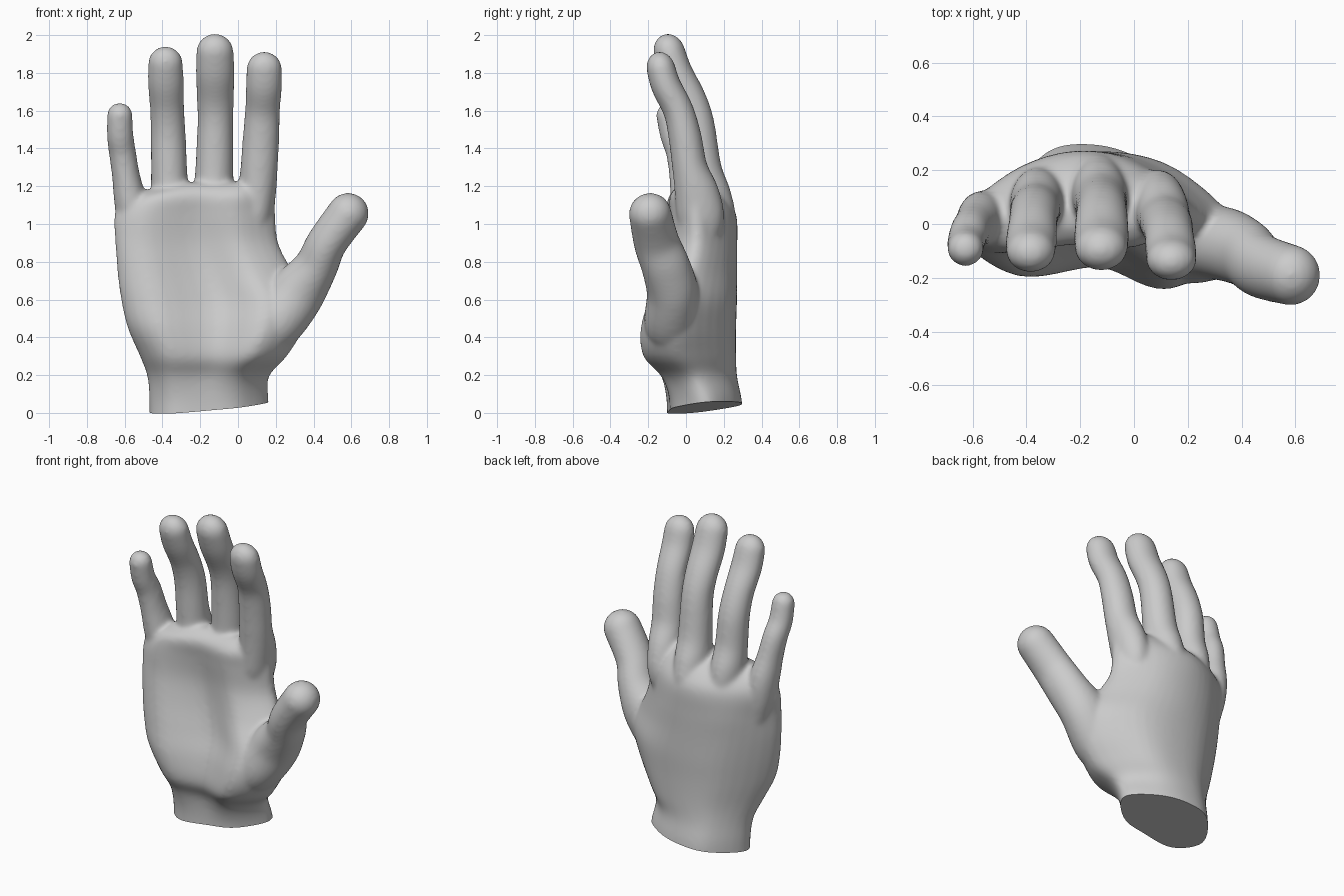
import bpy, bmesh, math
from mathutils import Vector

if "Cube" in bpy.data.objects:
    bpy.data.objects.remove(bpy.data.objects["Cube"])

skin = bpy.data.materials.new("plain_grey")
skin.diffuse_color = (0.6, 0.6, 0.6, 1)
skin.use_nodes = True
skin.node_tree.nodes["Principled BSDF"].inputs["Base Color"].default_value = skin.diffuse_color


def spline(rows, steps, closed=False):
    """Catmull-Rom interpolation of rows of any length."""
    n, out = len(rows), []
    get = (lambda i: rows[i % n]) if closed else (lambda i: rows[max(0, min(n - 1, i))])
    for i in range(n if closed else n - 1):
        for s in range(steps):
            t = s / steps
            out.append([0.5 * (2 * b + (c - a) * t + (2 * a - 5 * b + 4 * c - d) * t * t
                               + (3 * b - a - 3 * c + d) * t ** 3)
                        for a, b, c, d in zip(get(i - 1), get(i), get(i + 1), get(i + 2))])
    return out if closed else out + [list(rows[-1])]


def loft(bm, rings):
    """Skin closed rings of points and cap both ends."""
    vs = [[bm.verts.new(p) for p in r] for r in rings]
    n = len(vs[0])
    for a, b in zip(vs, vs[1:]):
        for i in range(n):
            bm.faces.new((a[i], a[(i + 1) % n], b[(i + 1) % n], b[i]))
    bm.faces.new(vs[0][::-1])
    bm.faces.new(vs[-1])


def digit(bm, rows):
    """Tapered tube with a domed tip; rows are x, y, z, half width, half depth."""
    pts = spline(rows, 5)
    a, b = Vector(pts[-2][:3]), Vector(pts[-1][:3])
    axis = (b - a).normalized()
    rx, ry = pts[-1][3:]
    for k in range(1, 9):
        ang = math.radians(k * 10.6)
        c = b + axis * rx * math.sin(ang)
        pts.append([*c, rx * math.cos(ang), ry * math.cos(ang)])
    rings = []
    for i, p in enumerate(pts):
        t = (Vector(pts[min(i + 1, len(pts) - 1)][:3]) - Vector(pts[max(i - 1, 0)][:3])).normalized()
        u = (Vector((1, 0, 0)) - t * t.x).normalized()
        v = t.cross(u)
        rings.append([Vector(p[:3]) + u * p[3] * math.cos(w) + v * p[4] * math.sin(w)
                      for w in (2 * math.pi * k / 24 for k in range(24))])
    loft(bm, rings)


bm = bmesh.new()

# palm and wrist: z, left x y, right x y, three back depths, three front depths
palm = [
    (-.10, -.47, .06, .165, .10, .27, .305, .25, -.09, -.09, -.05),
    (.06, -.47, .06, .165, .10, .26, .295, .24, -.09, -.09, -.06),
    (.19, -.48, .04, .165, .04, .23, .27, .215, -.12, -.11, -.12),
    (.30, -.52, .00, .26, -.04, .215, .265, .205, -.18, -.16, -.225),
    (.45, -.585, -.04, .35, -.05, .205, .265, .20, -.195, -.14, -.24),
    (.60, -.62, -.04, .375, -.02, .205, .27, .205, -.17, -.09, -.195),
    (.75, -.64, -.03, .29, .02, .195, .27, .215, -.14, -.06, -.12),
    (.90, -.65, -.02, .215, .055, .19, .27, .23, -.115, -.05, -.08),
    (1.05, -.655, .01, .20, .055, .18, .265, .22, -.105, -.065, -.08),
    (1.14, -.585, .02, .195, .05, .14, .21, .17, -.09, -.075, -.08),
    (1.19, -.45, .02, .17, .04, .09, .15, .12, -.05, -.05, -.05),
    (1.22, -.37, .02, .13, .03, .05, .10, .08, -.01, .0, -.01),
]
rings = []
for z, xl, yl, xr, yr, b1, b2, b3, f1, f2, f3 in spline(palm, 4):
    q = [xl + (xr - xl) * k for k in (.22, .5, .78, .17)]
    outline = [(xl, yl), (q[3], f1), (q[1], f2), (q[2], f3),
               (xr, yr), (q[2], b3), (q[1], b2), (q[0], b1)]
    rings.append([(x, y, z) for x, y in spline(outline, 5, True)])
loft(bm, rings)

# little finger
digit(bm, [(-.53, .04, .80, .05, .05), (-.555, .035, .98, .078, .085), (-.571, .02, 1.12, .085, .10),
           (-.594, -.005, 1.26, .074, .085), (-.612, -.03, 1.38, .072, .077),
           (-.624, -.068, 1.47, .071, .070), (-.626, -.092, 1.575, .068, .066)])
# ring finger
digit(bm, [(-.32, .09, .80, .05, .06), (-.345, .10, 1.0, .09, .11), (-.36, .085, 1.15, .10, .12),
           (-.365, .06, 1.30, .096, .098), (-.37, .042, 1.48, .093, .092), (-.376, .0, 1.62, .091, .085),
           (-.382, -.065, 1.75, .096, .081), (-.384, -.10, 1.85, .092, .079)])
# middle finger
digit(bm, [(-.14, .12, .80, .05, .06), (-.135, .13, 1.0, .095, .13), (-.13, .11, 1.15, .105, .13),
           (-.125, .085, 1.30, .101, .103), (-.12, .058, 1.53, .095, .093), (-.12, .02, 1.66, .098, .088),
           (-.121, -.05, 1.80, .103, .086), (-.122, -.088, 1.91, .099, .084)])
# index finger
digit(bm, [(.05, .07, .80, .05, .05), (.085, .08, 1.0, .09, .12), (.10, .06, 1.15, .10, .12),
           (.112, .02, 1.30, .099, .094), (.122, -.005, 1.46, .097, .088), (.13, -.04, 1.60, .093, .081),
           (.137, -.105, 1.73, .096, .080), (.139, -.132, 1.82, .094, .077)])
# thumb
digit(bm, [(.08, -.06, .36, .09, .09), (.19, -.08, .46, .14, .14), (.31, -.07, .63, .148, .138),
           (.41, -.105, .77, .117, .13), (.47, -.155, .90, .107, .122), (.583, -.19, 1.055, .110, .113)])

bmesh.ops.recalc_face_normals(bm, faces=bm.faces[:])
mesh = bpy.data.meshes.new("hand")
bm.to_mesh(mesh)
bm.free()
hand = bpy.data.objects.new("hand", mesh)
bpy.context.collection.objects.link(hand)

# fuse the parts into one soft skin
fuse = hand.modifiers.new("fuse", 'REMESH')
fuse.mode, fuse.voxel_size = 'VOXEL', 0.012
soft = hand.modifiers.new("soften", 'SMOOTH')
soft.factor, soft.iterations = 0.5, 16
bpy.context.view_layer.update()
skinned = bpy.data.meshes.new_from_object(hand.evaluated_get(bpy.context.evaluated_depsgraph_get()))
hand.modifiers.clear()
hand.data = skinned

# slanted flat cut at the wrist
bm = bmesh.new()
bm.from_mesh(skinned)
cut = bmesh.ops.bisect_plane(bm, geom=bm.verts[:] + bm.edges[:] + bm.faces[:], plane_co=(0, 0, .034),
                             plane_no=(-.08, -.1, 1), clear_inner=True)
edges = [e for e in cut["geom_cut"] if isinstance(e, bmesh.types.BMEdge)]
bmesh.ops.contextual_create(bm, geom=edges)
bmesh.ops.recalc_face_normals(bm, faces=bm.faces[:])
bm.to_mesh(skinned)
bm.free()

skinned.materials.clear()
skinned.materials.append(skin)
bpy.context.view_layer.objects.active = hand
hand.select_set(True)
bpy.ops.object.shade_smooth_by_angle(angle=math.radians(40))
